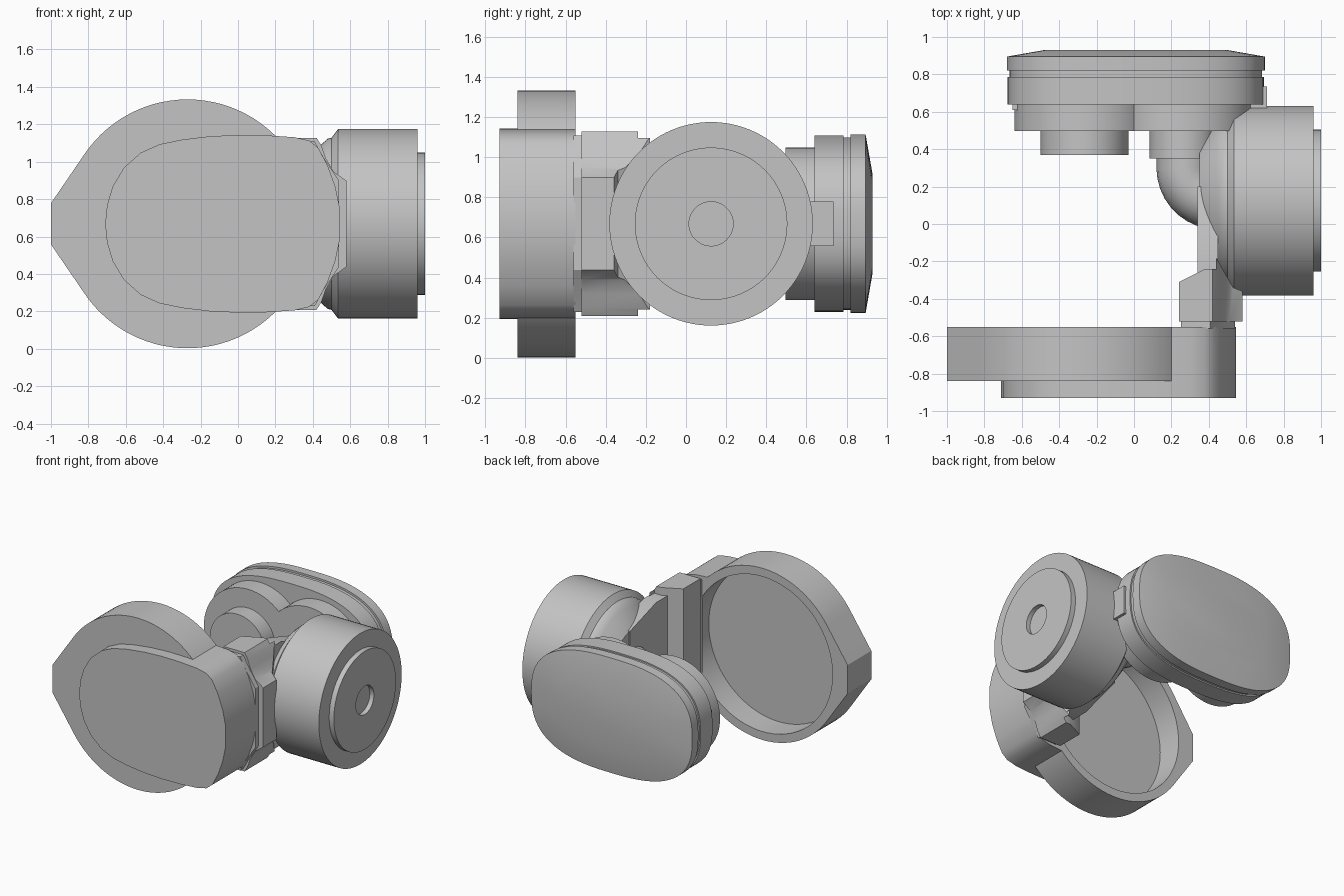
import bpy, bmesh, math

if "Cube" in bpy.data.objects:
    bpy.data.objects.remove(bpy.data.objects["Cube"], do_unlink=True)

grey = bpy.data.materials.new("plain grey")
grey.use_nodes = True
grey.diffuse_color = (0.55, 0.55, 0.55, 1)
grey.node_tree.nodes["Principled BSDF"].inputs["Base Color"].default_value = (0.55, 0.55, 0.55, 1)

CZ = 0.668     # height of the common centre line
HUB_Y = 0.125  # centre of the side drum
MAP = {"X": lambda u, v, o: (o, u, v),
       "Y": lambda u, v, o: (u, o, v),
       "Z": lambda u, v, o: (u, v, o)}


def finish(name, bm):
    bmesh.ops.recalc_face_normals(bm, faces=bm.faces)
    mesh = bpy.data.meshes.new(name)
    bm.to_mesh(mesh)
    bm.free()
    mesh.materials.append(grey)
    ob = bpy.data.objects.new(name, mesh)
    bpy.context.collection.objects.link(ob)
    return ob


def smooth(ob, angle=30):
    bpy.ops.object.select_all(action="DESELECT")
    ob.select_set(True)
    bpy.context.view_layer.objects.active = ob
    bpy.ops.object.shade_smooth_by_angle(angle=math.radians(angle))
    return ob


def loft(name, axis, sections):
    """Capped skin through (offset, profile) sections along an axis."""
    bm = bmesh.new()
    rings = [[bm.verts.new(MAP[axis](u, v, o)) for u, v in prof] for o, prof in sections]
    n = len(rings[0])
    for a, b in zip(rings, rings[1:]):
        for i in range(n):
            j = (i + 1) % n
            bm.faces.new((a[i], a[j], b[j], b[i]))
    bm.faces.new(rings[0])
    bm.faces.new(rings[-1])
    return smooth(finish(name, bm))


def prism(name, axis, start, end, prof):
    return loft(name, axis, [(start, prof), (end, prof)])


def circle(u, v, r, n=64):
    return [(u + r * math.cos(math.tau * i / n), v + r * math.sin(math.tau * i / n))
            for i in range(n)]


def rect(u0, u1, v0, v1):
    return [(u0, v0), (u1, v0), (u1, v1), (u0, v1)]


def mirrored(upper):
    """Close a profile, given as (x, height above centre), about the centre line."""
    lower = [(u, -v) for u, v in reversed(upper) if v > 0]
    return [(u, CZ + v) for u, v in upper + lower]


def boolean(ob, cutter, operation="DIFFERENCE"):
    mod = ob.modifiers.new("cut", "BOOLEAN")
    mod.operation, mod.object, mod.solver = operation, cutter, "EXACT"
    bpy.context.view_layer.objects.active = ob
    bpy.ops.object.modifier_apply(modifier=mod.name)
    smooth(ob)


def remove(ob):
    bpy.data.objects.remove(ob, do_unlink=True)


# Front cup: round guard drawn out to a blunt point, open at the back
arc = [(-0.27 + 0.665 * math.cos(math.radians(a)), 0.665 * math.sin(math.radians(a)))
       for a in range(146, -1, -4)]
front_cup = prism("front_cup", "Y", -0.84, -0.55, mirrored([(-1, 0.11)] + arc))

# Front plate: rounded shield that runs back on the drum side
shield = [(-0.71, 0), (-0.7, 0.1), (-0.67, 0.2), (-0.61, 0.3), (-0.52, 0.38), (-0.42, 0.425),
          (-0.3, 0.45), (-0.15, 0.468), (0, 0.475), (0.15, 0.473), (0.3, 0.463),
          (0.38, 0.445), (0.43, 0.405), (0.48, 0.31), (0.52, 0.2), (0.545, 0.08)]
front_plate = prism("front_plate", "Y", -0.93, -0.55, mirrored(shield))
cutter = prism("cup_cutter", "Y", -0.75, -0.4, circle(-0.27, CZ, 0.6, 96))
cutter.hide_render = True
for part in (front_cup, front_plate):
    boolean(part, cutter)
remove(cutter)

# Neck and bracket block behind the plate
bracket = [(0.24, 0.46), (0.42, 0.46), (0.445, 0.42), (0.47, 0.35), (0.51, 0.28), (0.58, 0.23)]
prism("neck", "Y", -0.56, -0.51, mirrored([(0.25, 0.44), (0.41, 0.44), (0.46, 0.35), (0.54, 0.23)]))
block = prism("bracket_block", "Y", -0.52, -0.1, mirrored(bracket))
plan = prism("bracket_plan", "Z", 0, 1.3,
             [(0.2, -0.6), (0.6, -0.6), (0.58, -0.36), (0.53, -0.34), (0.44, -0.18),
              (0.44, -0.24), (0.38, -0.24), (0.24, -0.31)])
plan.hide_render = True
boolean(block, plan, "INTERSECT")
remove(plan)

# Link web joining the bracket to the drum
prism("link_web", "X", 0.34, 0.45,
      [(-0.3, CZ - 0.4), (-0.12, CZ - 0.4), (0.2, CZ - 0.3), (0.2, CZ + 0.3),
       (-0.12, CZ + 0.4), (-0.3, CZ + 0.4)])

# Side drum with a tapered inner end
drum_profile = [(0.35, 0.3), (0.44, 0.42), (0.48, 0.455), (0.5, 0.46), (0.535, 0.507), (0.96, 0.507)]
loft("side_drum", "X", [(x, circle(HUB_Y, CZ, r, 96)) for x, r in drum_profile])

# Drum cap with a shallow round socket
cap = prism("drum_cap", "X", 0.94, 1.0, circle(HUB_Y, CZ, 0.38, 96))
socket = prism("socket_cutter", "X", 0.965, 1.1, circle(HUB_Y, CZ, 0.11))
socket.hide_render = True
boolean(cap, socket)
remove(socket)

# Elbow pipe from the drum to the rear pod
curve = bpy.data.curves.new("elbow_pipe", "CURVE")
curve.dimensions = "3D"
curve.bevel_depth = 0.155
curve.bevel_resolution = 8
curve.use_fill_caps = True
path = [(0.275, 0.52), (0.275, 0.3)]
path += [(0.45 - 0.175 * math.cos(math.radians(a)), 0.3 - 0.175 * math.sin(math.radians(a)))
         for a in range(10, 91, 10)] + [(0.5, HUB_Y)]
spline = curve.splines.new("POLY")
spline.points.add(len(path) - 1)
for point, (x, y) in zip(spline.points, path):
    point.co = (x, y, CZ, 1)
curve.materials.append(grey)
elbow = bpy.data.objects.new("elbow_pipe", curve)
bpy.context.collection.objects.link(elbow)
prism("elbow_collar", "Y", 0.35, 0.52, circle(0.265, CZ, 0.182))


# Rear pod: rounded case with a groove and a domed back
def pod(inset, n=80):
    pts = []
    for i in range(n):
        c, s = math.cos(math.tau * i / n), math.sin(math.tau * i / n)
        pts.append((0.01 + (0.69 - inset) * math.copysign(abs(c) ** 0.75, c),
                    CZ + (0.445 - inset) * math.copysign(abs(s) ** 0.75, s)))
    return pts


pod_layers = [(0.64, 0.005), (0.785, 0.005), (0.785, 0.015), (0.82, 0.015),
              (0.82, 0), (0.895, 0), (0.93, 0.2)]
loft("rear_pod", "Y", [(y, pod(inset)) for y, inset in pod_layers])

# Twin lobes, stub and side tab on the pod
for side, x in (("left", 0.26), ("right", -0.26)):
    prism(side + "_pod_lobe", "Y", 0.497, 0.66, circle(x, CZ, 0.38, 96))
prism("pod_stub", "Y", 0.37, 0.52, circle(-0.265, CZ, 0.235))
prism("left_tab", "Y", 0.62, 0.735, rect(0.6, 0.71, CZ - 0.11, CZ + 0.11))
prism("right_tab", "Y", 0.61, 0.66, rect(-0.65, -0.55, CZ - 0.11, CZ + 0.11))
